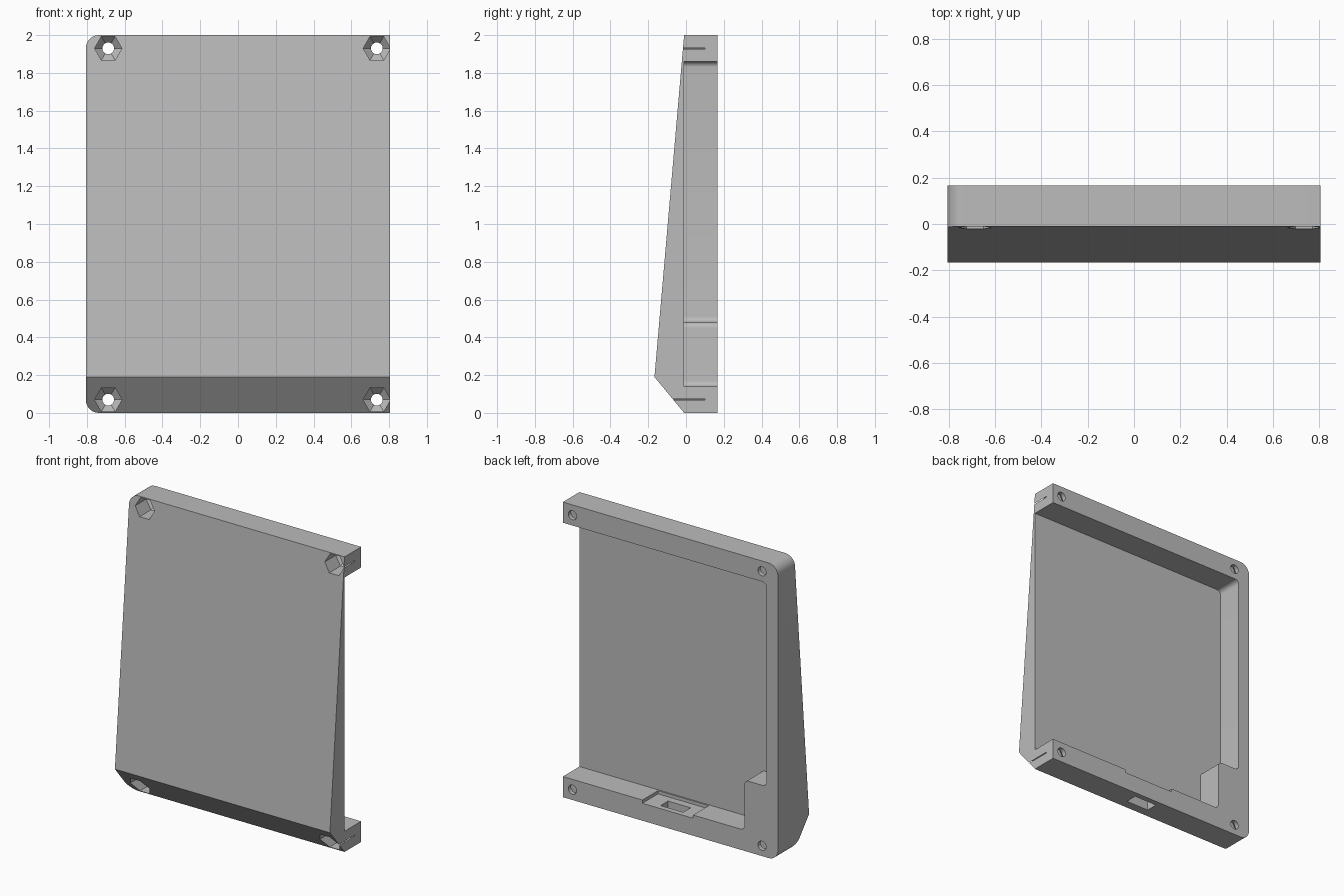
import bpy, bmesh, math
from mathutils import Vector

cube = bpy.data.objects.get("Cube")
if cube:
    bpy.data.objects.remove(cube)

HALF_X, BACK, FLOOR = 0.806, 0.167, -0.01

grey = bpy.data.materials.new("light grey plastic")
grey.use_nodes = True
grey.diffuse_color = (0.5, 0.5, 0.5, 1)
grey.node_tree.nodes["Principled BSDF"].inputs["Base Color"].default_value = (0.5, 0.5, 0.5, 1)


def rounded(corners, steps=8):
    """Outline of (x, z, radius) right-angle corners with arcs inserted."""
    out = []
    for i, (x, z, r) in enumerate(corners):
        p = Vector((x, z))
        if r == 0:
            out.append(p)
            continue
        u = (Vector(corners[i - 1][:2]) - p).normalized()
        v = (Vector(corners[(i + 1) % len(corners)][:2]) - p).normalized()
        c = p + r * (u + v)
        for k in range(steps + 1):
            a = math.pi / 2 * k / steps
            out.append(c - r * (v * math.cos(a) + u * math.sin(a)))
    return out


def ring(x, z, radius, sides):
    return [Vector((x + radius * math.cos(math.tau * k / sides),
                    z + radius * math.sin(math.tau * k / sides))) for k in range(sides)]


def loft(name, sections):
    """Solid through matching (y, outline) sections, closed at both ends."""
    bm = bmesh.new()
    loops = [[bm.verts.new((p.x, y, p.y)) for p in pts] for y, pts in sections]
    bm.faces.new(loops[0])
    bm.faces.new(loops[-1])
    for a, b in zip(loops, loops[1:]):
        for i in range(len(a)):
            j = (i + 1) % len(a)
            bm.faces.new((a[i], a[j], b[j], b[i]))
    bmesh.ops.recalc_face_normals(bm, faces=bm.faces)
    mesh = bpy.data.meshes.new(name)
    bm.to_mesh(mesh)
    bm.free()
    obj = bpy.data.objects.new(name, mesh)
    mesh.materials.append(grey)
    bpy.context.collection.objects.link(obj)
    return obj


def box(name, x0, x1, y0, y1, z0, z1):
    pts = [Vector(p) for p in ((x0, z0), (x1, z0), (x1, z1), (x0, z1))]
    return loft(name, [(y0, pts), (y1, pts)])


# Case half: slab rounded on one side
outline = rounded([(HALF_X, 0, 0), (-HALF_X, 0, 0.07), (-HALF_X, 2, 0.07), (HALF_X, 2, 0)])
case = loft("case_half", [(-0.3, outline), (BACK, outline)])

# Sloping front and bottom bevel
bm = bmesh.new()
bm.from_mesh(case.data)
for normal in ((0, -1.81, 0.157), (0, -0.19, -0.157)):
    cut = bmesh.ops.bisect_plane(bm, geom=bm.verts[:] + bm.edges[:] + bm.faces[:],
                                 plane_co=(0, -0.167, 0.19), plane_no=Vector(normal).normalized(),
                                 clear_outer=True)
    edges = [e for e in cut["geom_cut"] if isinstance(e, bmesh.types.BMEdge)]
    bmesh.ops.edgeloop_fill(bm, edges=edges)
bmesh.ops.recalc_face_normals(bm, faces=bm.faces)
bm.to_mesh(case.data)
bm.free()

# Inner pocket, open on the left, stepped at one lower corner
pocket = rounded([(0.95, 0.14, 0), (-0.555, 0.14, 0.03), (-0.555, 0.48, 0.03),
                  (-0.72, 0.48, 0.03), (-0.72, 1.86, 0.03), (0.95, 1.86, 0)])
cutters = [loft("pocket_cutter", [(FLOOR, pocket), (0.3, pocket)])]

# Connector recess and slot in the lower wall
cutters.append(box("recess_cutter", -0.17, 0.21, 0.0, 0.3, 0.118, 0.2))
cutters.append(box("slot_cutter", -0.07, 0.1, 0.05, 0.13, -0.1, 0.2))

# Screw holes with hexagonal nut pockets that funnel into them
for x in (-0.687, 0.735):
    for z in (0.07, 1.93):
        wide, narrow = ring(x, z, 0.0725, 6), ring(x, z, 0.031, 6)
        cutters.append(loft("nut_cutter", [(-0.4, wide), (0.1, wide), (0.14, narrow)]))
        bore = ring(x, z, 0.031, 24)
        cutters.append(loft("bore_cutter", [(-0.4, bore), (0.4, bore)]))

for cutter in cutters:
    cutter.hide_render = True
    mod = case.modifiers.new(cutter.name, 'BOOLEAN')
    mod.operation = 'DIFFERENCE'
    mod.solver = 'EXACT'
    mod.object = cutter

# Bake the cuts, drop the cutters and smooth the arcs
bpy.context.view_layer.update()
depsgraph = bpy.context.evaluated_depsgraph_get()
finished = bpy.data.meshes.new_from_object(case.evaluated_get(depsgraph))
case.modifiers.clear()
case.data = finished
for cutter in cutters:
    bpy.data.objects.remove(cutter)
bpy.ops.object.select_all(action='DESELECT')
case.select_set(True)
bpy.context.view_layer.objects.active = case
bpy.ops.object.shade_smooth_by_angle(angle=math.radians(25))
